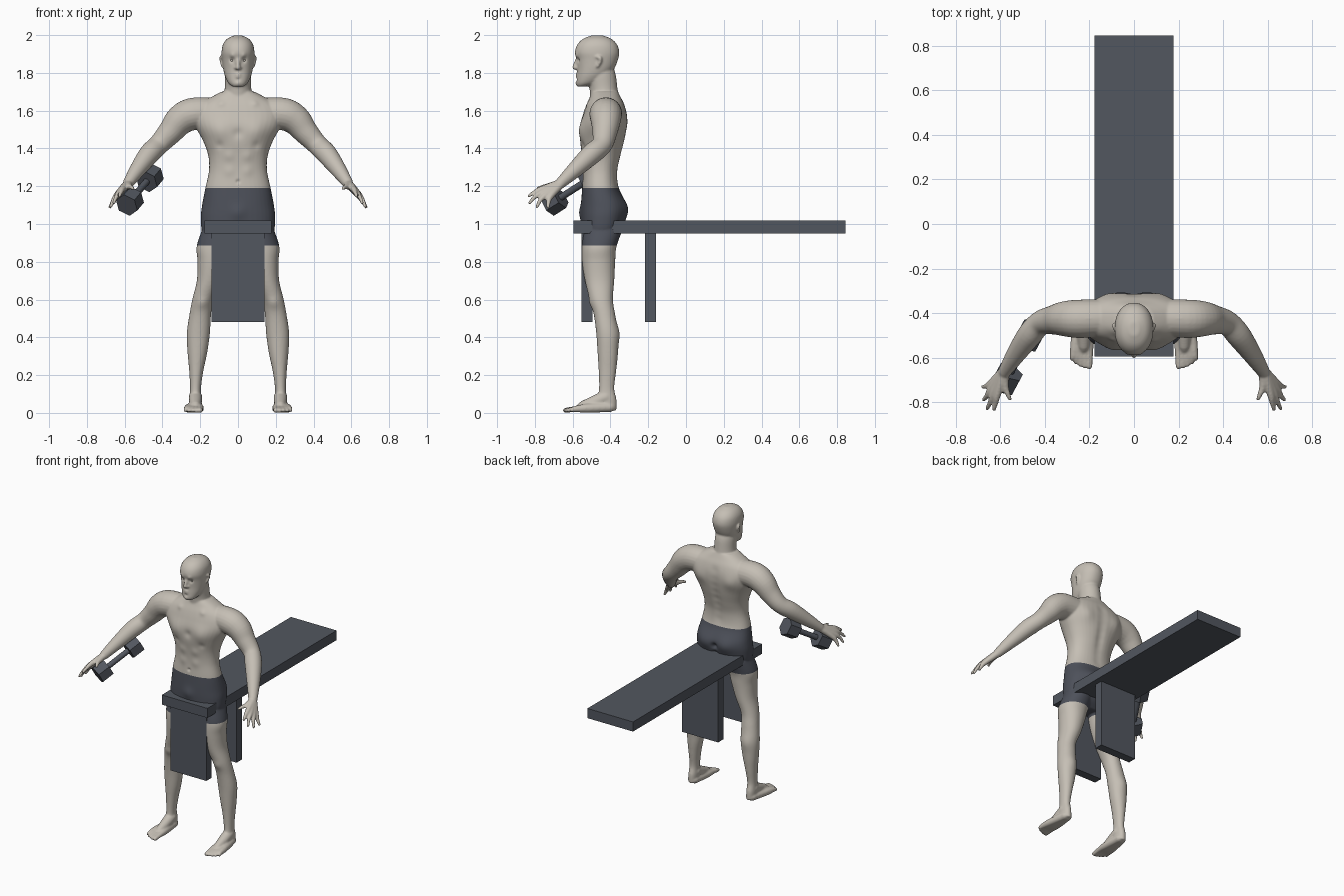
import bpy, bmesh, math
from mathutils import Vector

cube = bpy.data.objects.get("Cube")
if cube:
    bpy.data.objects.remove(cube, do_unlink=True)


def material(name, rgb):
    m = bpy.data.materials.new(name)
    m.use_nodes = True
    m.diffuse_color = (*rgb, 1)
    bsdf = next(n for n in m.node_tree.nodes if n.type == 'BSDF_PRINCIPLED')
    bsdf.inputs["Base Color"].default_value = (*rgb, 1)
    return m


SKIN = material("warm grey skin", (0.56, 0.52, 0.46))
SHORTS = material("dark shorts", (0.075, 0.082, 0.103))
SLATE = material("slate grey", (0.085, 0.095, 0.115))


def make_object(name, bm, *mats):
    bmesh.ops.recalc_face_normals(bm, faces=bm.faces)
    mesh = bpy.data.meshes.new(name)
    bm.to_mesh(mesh)
    bm.free()
    for m in mats:
        mesh.materials.append(m)
    obj = bpy.data.objects.new(name, mesh)
    bpy.context.collection.objects.link(obj)
    return obj


def refine(rows, n=5):
    """Catmull-Rom interpolation between rows of numbers."""
    out = []
    for i in range(len(rows) - 1):
        p0, p1, p2, p3 = (rows[max(0, min(len(rows) - 1, i + k))] for k in (-1, 0, 1, 2))
        for j in range(n):
            t = j / n
            out.append([b + t / 2 * (c - a + t * (2*a - 5*b + 4*c - d + t * (3*(b - c) + d - a)))
                        for a, b, c, d in zip(p0, p1, p2, p3)])
    return out + [list(rows[-1])]


def skin_rings(bm, rings):
    loops = [[bm.verts.new(p) for p in ring] for ring in rings]
    n = len(loops[0])
    for a, b in zip(loops, loops[1:]):
        for i in range(n):
            bm.faces.new((a[i], a[(i + 1) % n], b[(i + 1) % n], b[i]))
    bm.faces.new(loops[0][::-1])
    bm.faces.new(loops[-1])


def loft(bm, rows, side=1, power=2.3, n=40):
    """Upright loft; each row is z, centre x, half width, front y, back y."""
    rings = []
    for z, cx, w, front, back in refine(rows):
        ring = []
        for i in range(n):
            a = math.tau * i / n
            c, s = (math.copysign(abs(f) ** (2 / power), f) for f in (math.cos(a), math.sin(a)))
            ring.append((side * (cx + w * c), (front + back) / 2 + (back - front) / 2 * s, z))
        rings.append(ring)
    skin_rings(bm, rings)


def tube(bm, rows, side=1, n=16):
    """Round limb through rows of x, y, z, radius with domed ends."""
    rows = refine(rows)
    pts = [Vector((side * r[0], r[1], r[2])) for r in rows]
    rings = []
    for i, p in enumerate(pts):
        d = (pts[min(i + 1, len(pts) - 1)] - pts[max(i - 1, 0)]).normalized()
        u = d.orthogonal().normalized() if i == 0 else (u - d * u.dot(d)).normalized()
        v, r = d.cross(u), rows[i][3]
        caps = [(0, 1)]
        if i == 0:
            caps = [(-0.95, 0.3), (-0.7, 0.7), (0, 1)]
        elif i == len(pts) - 1:
            caps = [(0, 1), (0.7, 0.7), (0.95, 0.3)]
        for off, k in caps:
            rings.append([p + d * off * r + (u * math.cos(a) + v * math.sin(a)) * r * k
                          for a in (math.tau * j / n for j in range(n))])
    skin_rings(bm, rings)


# Torso, neck and head
bm = bmesh.new()
loft(bm, [(.90, 0, .12, -.52, -.40), (.95, 0, .185, -.55, -.345), (1.03, 0, .197, -.555, -.32),
          (1.10, 0, .19, -.555, -.315), (1.19, 0, .173, -.55, -.355), (1.28, 0, .154, -.545, -.362),
          (1.36, 0, .157, -.55, -.345), (1.44, 0, .185, -.56, -.325), (1.52, 0, .228, -.56, -.312),
          (1.58, 0, .24, -.545, -.312), (1.63, 0, .21, -.528, -.325), (1.67, 0, .145, -.51, -.345),
          (1.70, 0, .088, -.50, -.36)])
loft(bm, [(1.62, 0, .09, -.505, -.35), (1.71, 0, .071, -.51, -.362), (1.79, 0, .068, -.525, -.372),
          (1.84, 0, .06, -.52, -.39)], power=2)
loft(bm, [(1.728, 0, .028, -.574, -.53), (1.745, 0, .05, -.58, -.47), (1.78, 0, .068, -.578, -.42),
          (1.82, 0, .078, -.576, -.382), (1.87, 0, .084, -.58, -.36), (1.91, 0, .087, -.588, -.353),
          (1.95, 0, .08, -.575, -.365), (1.98, 0, .058, -.545, -.395), (1.998, 0, .022, -.50, -.44)],
     power=2.15)

# Nose and lips
tube(bm, [(0, -.575, 1.878, .008), (0, -.585, 1.85, .010), (0, -.590, 1.829, .013)])
for z in (1.791, 1.778):
    tube(bm, [(-.022, -.567, z, .005), (0, -.577, z, .008), (.022, -.567, z, .005)])

for s in (1, -1):
    # Ear and nostril
    tube(bm, [(.084, -.475, 1.885, .008), (.09, -.456, 1.88, .010), (.088, -.455, 1.86, .009),
              (.082, -.47, 1.835, .008)], s)
    tube(bm, [(.010, -.576, 1.829, .009), (.012, -.582, 1.826, .008)], s)
    # Arm
    tube(bm, [(.10, -.42, 1.585, .08), (.235, -.425, 1.583, .086), (.305, -.425, 1.55, .08),
              (.36, -.43, 1.485, .066), (.42, -.445, 1.42, .055), (.47, -.50, 1.37, .055),
              (.53, -.585, 1.29, .043), (.582, -.665, 1.215, .029)], s, 24)
    # Fingers and thumb, each starting at the wrist so they merge into a palm
    wrist = (.582, -.66, 1.215, .024)
    for knuckle, middle, tip in (
            ((.612, -.762, 1.185), (.620, -.802, 1.168), (.628, -.832, 1.148)),
            ((.628, -.755, 1.170), (.644, -.798, 1.145), (.658, -.828, 1.112)),
            ((.640, -.740, 1.155), (.660, -.772, 1.125), (.674, -.788, 1.092)),
            ((.645, -.718, 1.145), (.664, -.728, 1.115), (.678, -.730, 1.088)),
            ((.578, -.728, 1.200), (.566, -.762, 1.195), (.556, -.785, 1.188))):
        tube(bm, [wrist, (*knuckle, .017), (*middle, .012), (*tip, .009)], s, 12)
    # Leg
    loft(bm, [(.97, .10, .09, -.545, -.335), (.88, .124, .095, -.552, -.368),
              (.80, .132, .082, -.55, -.375), (.70, .152, .066, -.535, -.38),
              (.60, .186, .056, -.51, -.387), (.52, .20, .057, -.488, -.375),
              (.42, .21, .061, -.475, -.36), (.32, .215, .052, -.468, -.36),
              (.22, .221, .037, -.462, -.37), (.13, .225, .029, -.46, -.38),
              (.07, .226, .031, -.468, -.368), (.012, .226, .028, -.455, -.368)], s, 2.1)
    # Foot with toes
    tube(bm, [(.225, -.42, .085, .036), (.225, -.48, .06, .034), (.225, -.55, .035, .026)], s)
    for i in range(5):
        x, y, r = .2 + .018 * i, -.638 + .004 * i * i * .5, .014 - .0012 * i
        tube(bm, [(.216 + .005 * i, -.40, .03, .026), (.204 + .014 * i, -.52, .025, .024),
                  (x, -.59, .02, .016), (x + .002 * i, y, .013, r)], s, 12)

body = make_object("body", bm)
remesh = body.modifiers.new("merge", 'REMESH')
remesh.mode, remesh.voxel_size = 'VOXEL', .0058
relax = body.modifiers.new("relax", 'SMOOTH')
relax.factor, relax.iterations = .5, 5
bpy.context.view_layer.update()
merged = bpy.data.meshes.new_from_object(body.evaluated_get(bpy.context.evaluated_depsgraph_get()))
body.modifiers.clear()
body.data = merged

# Muscle relief as soft pushes along y: x, y, z, radius, amount
relief = [(.10, -.555, 1.49, .055, -.012), (.10, -.555, 1.415, .022, .007), (0, -.56, 1.48, .025, .007),
          (.12, -.32, 1.53, .05, .010), (.08, -.32, 1.07, .055, .012), (0, -.31, 1.06, .02, -.022),
          (0, -.31, 1.01, .02, -.022), (0, -.55, 1.225, .009, .010), (.09, -.52, 1.64, .02, -.006),
          (.05, -.55, 1.36, .028, -.005), (.05, -.55, 1.28, .028, -.005), (0, -.555, 1.06, .04, -.010),
          (.188, -.51, .58, .03, -.006), (.21, -.36, .42, .05, .008), (.031, -.57, 1.868, .013, .011),
          (.03, -.58, 1.893, .014, -.005), (0, -.58, 1.765, .010, .004), (0, -.58, 1.742, .013, -.005)]
relief += [(0, -.335, 1.24 + .05 * i, .03, -.008) for i in range(8)]
for v in merged.vertices:
    q = Vector((abs(v.co.x), v.co.y, v.co.z))
    for x, y, z, r, push in relief:
        d2 = (q - Vector((x, y, z))).length_squared / (r * r)
        if d2 < 6:
            v.co.y += push * math.exp(-d2)
    v.co.z = max(v.co.z, 0)

# Shorts cut cleanly into the body at hem and waistband
HEM, WAIST = .885, 1.19
bm = bmesh.new()
bm.from_mesh(merged)
for z in (HEM, WAIST):
    bmesh.ops.bisect_plane(bm, geom=bm.verts[:] + bm.edges[:] + bm.faces[:],
                           plane_co=(0, 0, z), plane_no=(0, 0, 1))
merged.materials.clear()
merged.materials.append(SKIN)
merged.materials.append(SHORTS)
for f in bm.faces:
    c = f.calc_center_median()
    f.material_index = int(HEM < c.z < WAIST and abs(c.x) < .3)
    f.smooth = True
bm.to_mesh(merged)
bm.free()

# Eyes
for side, s in (("left", 1), ("right", -1)):
    bm = bmesh.new()
    bmesh.ops.create_uvsphere(bm, u_segments=16, v_segments=10, radius=.012)
    bmesh.ops.translate(bm, verts=bm.verts, vec=(s * .031, -.554, 1.866))
    make_object(side + "_eye", bm, SKIN).data.shade_smooth()


# Bench
def box(name, lo, hi):
    bm = bmesh.new()
    bmesh.ops.create_cube(bm, size=1)
    lo, hi = Vector(lo), Vector(hi)
    bmesh.ops.scale(bm, verts=bm.verts, vec=hi - lo)
    bmesh.ops.translate(bm, verts=bm.verts, vec=(lo + hi) / 2)
    make_object(name, bm, SLATE)


box("bench_board", (-.178, -.595, .95), (.178, .845, 1.018))
box("bench_front_leg", (-.14, -.553, .48), (.14, -.495, .955))
box("bench_rear_leg", (-.14, -.216, .48), (.14, -.158, .955))


# Dumbbell
def prism(name, centre, axis, radius, length, sides):
    bm = bmesh.new()
    bmesh.ops.create_cone(bm, cap_ends=True, segments=sides, radius1=radius, radius2=radius, depth=length)
    obj = make_object(name, bm, SLATE)
    obj.location = centre
    obj.rotation_mode = 'QUATERNION'
    obj.rotation_quaternion = axis.to_track_quat('Z', 'Y')
    return obj


low, high = Vector((-.572, -.695, 1.12)), Vector((-.467, -.50, 1.245))
axis = (high - low).normalized()
prism("dumbbell_lower_head", low, axis, .064, .085, 6)
prism("dumbbell_upper_head", high, axis, .064, .085, 6)
handle = prism("dumbbell_handle", (low + high) / 2, axis, .018, (high - low).length, 20)
for p in handle.data.polygons:
    p.use_smooth = len(p.vertices) == 4
